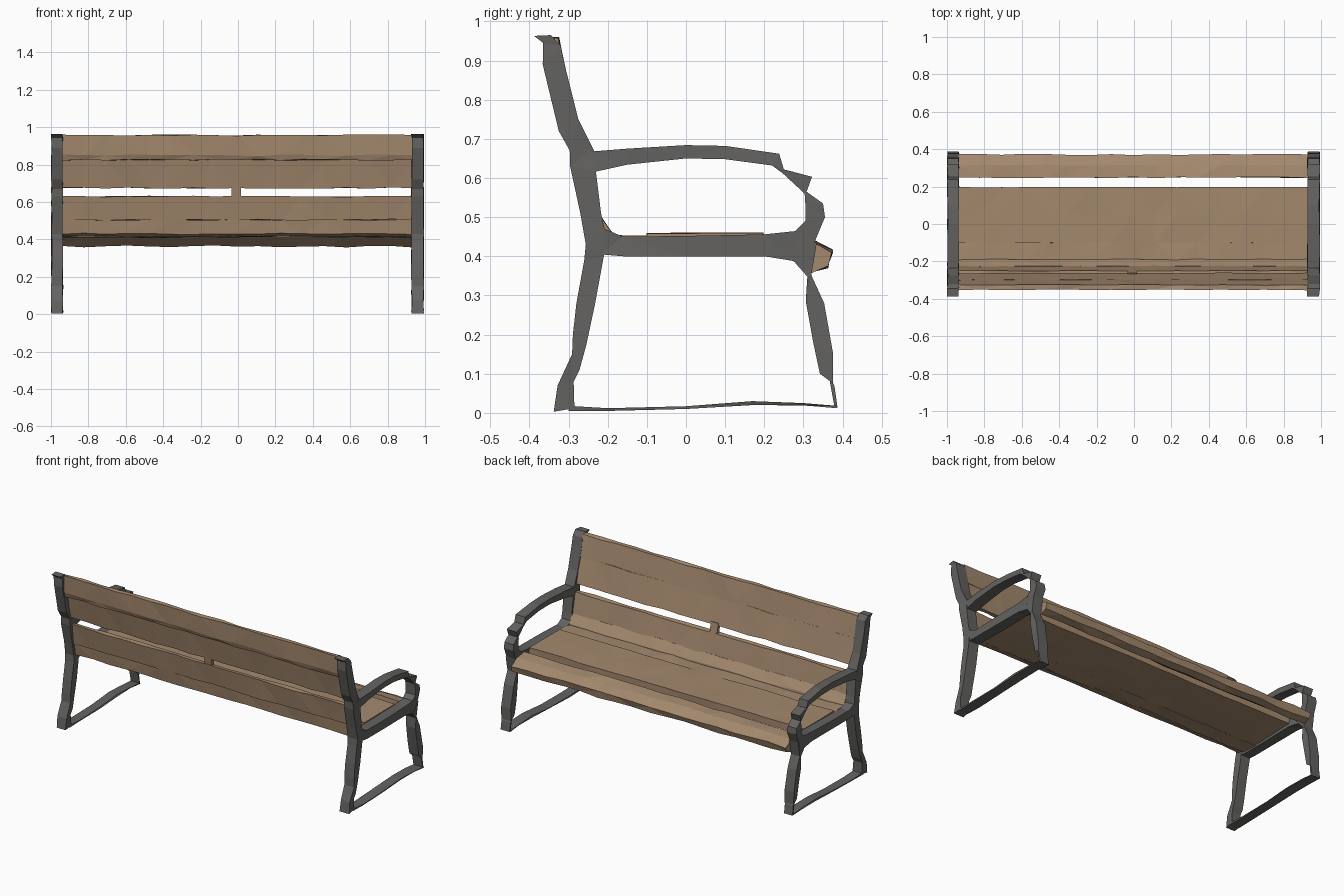
import bpy, bmesh, random

random.seed(4)


def material(name, rgb):
    m = bpy.data.materials.new(name)
    m.diffuse_color = (*rgb, 1)
    return m


WOOD = material("brown wood", (0.37, 0.25, 0.155))
IRON = material("dark grey iron", (0.125, 0.123, 0.117))


def finish(bm, name, mat):
    bmesh.ops.recalc_face_normals(bm, faces=bm.faces)
    bmesh.ops.triangulate(bm, faces=[f for f in bm.faces if len(f.verts) > 3])
    me = bpy.data.meshes.new(name)
    bm.to_mesh(me)
    bm.free()
    me.materials.append(mat)
    ob = bpy.data.objects.new(name, me)
    bpy.context.collection.objects.link(ob)
    return ob


def strip(bm, pairs, x0, x1):
    """Bar of uneven width: pairs of (y, z) edge points, given thickness in x."""
    rings = []
    for a, b in pairs:
        j = lambda: random.uniform(-0.003, 0.003)
        rings.append([bm.verts.new((x0 + j(), *a)), bm.verts.new((x1 + j(), *a)),
                      bm.verts.new((x1 + j(), *b)), bm.verts.new((x0 + j(), *b))])
    for r, s in zip(rings, rings[1:]):
        for i in range(4):
            k = (i + 1) % 4
            bm.faces.new((r[i], r[k], s[k], s[i]))
    bm.faces.new(rings[0])
    bm.faces.new(rings[-1])


def plank(name, profile, x0=-0.94, x1=0.93, n=17, wob=0.004):
    """Rough-hewn plank: (y, z) profile run along x with a slight wobble."""
    bm = bmesh.new()
    rings = []
    for i in range(n):
        x = x0 + (x1 - x0) * i / (n - 1)
        rings.append([bm.verts.new((x, y + random.uniform(-wob, wob) * 0.6,
                                    z + random.uniform(-wob, wob))) for y, z in profile])
    m = len(profile)
    for r, s in zip(rings, rings[1:]):
        for i in range(m):
            k = (i + 1) % m
            bm.faces.new((r[i], r[k], s[k], s[i]))
    bm.faces.new(rings[0])
    bm.faces.new(rings[-1])
    return finish(bm, name, WOOD)


# Side frame outlines: pairs of opposite edge points (y, z)
BACK_POST = [((-0.388, 0.963), (-0.345, 0.965)), ((-0.365, 0.945), (-0.32, 0.938)),
             ((-0.366, 0.89), (-0.309, 0.885)), ((-0.325, 0.72), (-0.275, 0.75)),
             ((-0.297, 0.67), (-0.235, 0.67)), ((-0.296, 0.63), (-0.23, 0.615)),
             ((-0.27, 0.51), (-0.217, 0.51)), ((-0.256, 0.43), (-0.207, 0.465)),
             ((-0.26, 0.39), (-0.21, 0.40)), ((-0.28, 0.28), (-0.232, 0.28)),
             ((-0.289, 0.20), (-0.255, 0.172)), ((-0.291, 0.15), (-0.272, 0.11)),
             ((-0.328, 0.07), (-0.287, 0.08)), ((-0.338, 0.003), (-0.285, 0.012))]
ARM = [((-0.25, 0.667), (-0.25, 0.612)), ((-0.15, 0.675), (-0.15, 0.634)),
       ((0.0, 0.684), (0.0, 0.65)), ((0.1, 0.682), (0.1, 0.648)),
       ((0.238, 0.662), (0.22, 0.632)), ((0.25, 0.622), (0.247, 0.612)),
       ((0.322, 0.603), (0.3, 0.563)), ((0.308, 0.565), (0.303, 0.56)),
       ((0.35, 0.535), (0.305, 0.53)), ((0.355, 0.50), (0.305, 0.49)),
       ((0.33, 0.44), (0.27, 0.455)), ((0.312, 0.352), (0.262, 0.40))]
SEAT_RAIL = [((-0.22, 0.475), (-0.22, 0.405)), ((-0.16, 0.45), (-0.16, 0.40)),
             ((0.0, 0.452), (0.0, 0.40)), ((0.2, 0.456), (0.2, 0.40)),
             ((0.285, 0.465), (0.275, 0.388))]
FRONT_LEG = [((0.28, 0.382), (0.335, 0.44)), ((0.31, 0.348), (0.32, 0.352)),
             ((0.306, 0.285), (0.353, 0.28)), ((0.325, 0.18), (0.376, 0.15)),
             ((0.342, 0.1), (0.376, 0.075)), ((0.366, 0.088), (0.379, 0.07)),
             ((0.379, 0.016), (0.387, 0.014))]
FOOT_BAR = [((-0.3, 0.018), (-0.3, 0.005)), ((-0.2, 0.012), (-0.2, 0.005)),
            ((0.0, 0.017), (0.0, 0.01)), ((0.17, 0.03), (0.17, 0.02)),
            ((0.3, 0.025), (0.3, 0.019)), ((0.386, 0.018), (0.386, 0.012))]

for side, x0, x1 in (("left", -0.997, -0.937), ("right", 0.928, 0.992)):
    for part, outline in (("back_post", BACK_POST), ("armrest", ARM), ("seat_rail", SEAT_RAIL),
                          ("front_leg", FRONT_LEG), ("foot_bar", FOOT_BAR)):
        bm = bmesh.new()
        strip(bm, outline, x0, x1)
        finish(bm, f"{side}_{part}", IRON)

# Backrest planks, the upper one stepping out at the rear
plank("upper_back_plank", [(-0.326, 0.957), (-0.298, 0.825), (-0.338, 0.825),
                           (-0.347, 0.85), (-0.352, 0.957)])
plank("middle_back_plank", [(-0.299, 0.83), (-0.262, 0.675), (-0.288, 0.675), (-0.318, 0.83)])
plank("lower_back_plank", [(-0.25, 0.63), (-0.225, 0.505), (-0.258, 0.505), (-0.278, 0.63)])
plank("back_bridge", [(-0.262, 0.69), (-0.25, 0.62), (-0.272, 0.62), (-0.284, 0.69)],
      -0.035, 0.015, 2, 0.001)

# Seat planks, curving up to the back
plank("corner_plank", [(-0.226, 0.51), (-0.19, 0.458), (-0.185, 0.415),
                       (-0.24, 0.43), (-0.25, 0.505)])
plank("rear_seat_plank", [(-0.195, 0.452), (-0.095, 0.45), (-0.095, 0.412), (-0.195, 0.415)])
plank("main_seat_plank", [(-0.1, 0.457), (0.05, 0.458), (0.197, 0.459),
                          (0.197, 0.42), (0.05, 0.413), (-0.1, 0.412)], wob=0.003)
plank("front_seat_plank", [(0.248, 0.45), (0.315, 0.442), (0.372, 0.412), (0.36, 0.375),
                           (0.318, 0.362), (0.25, 0.415)], wob=0.006)
